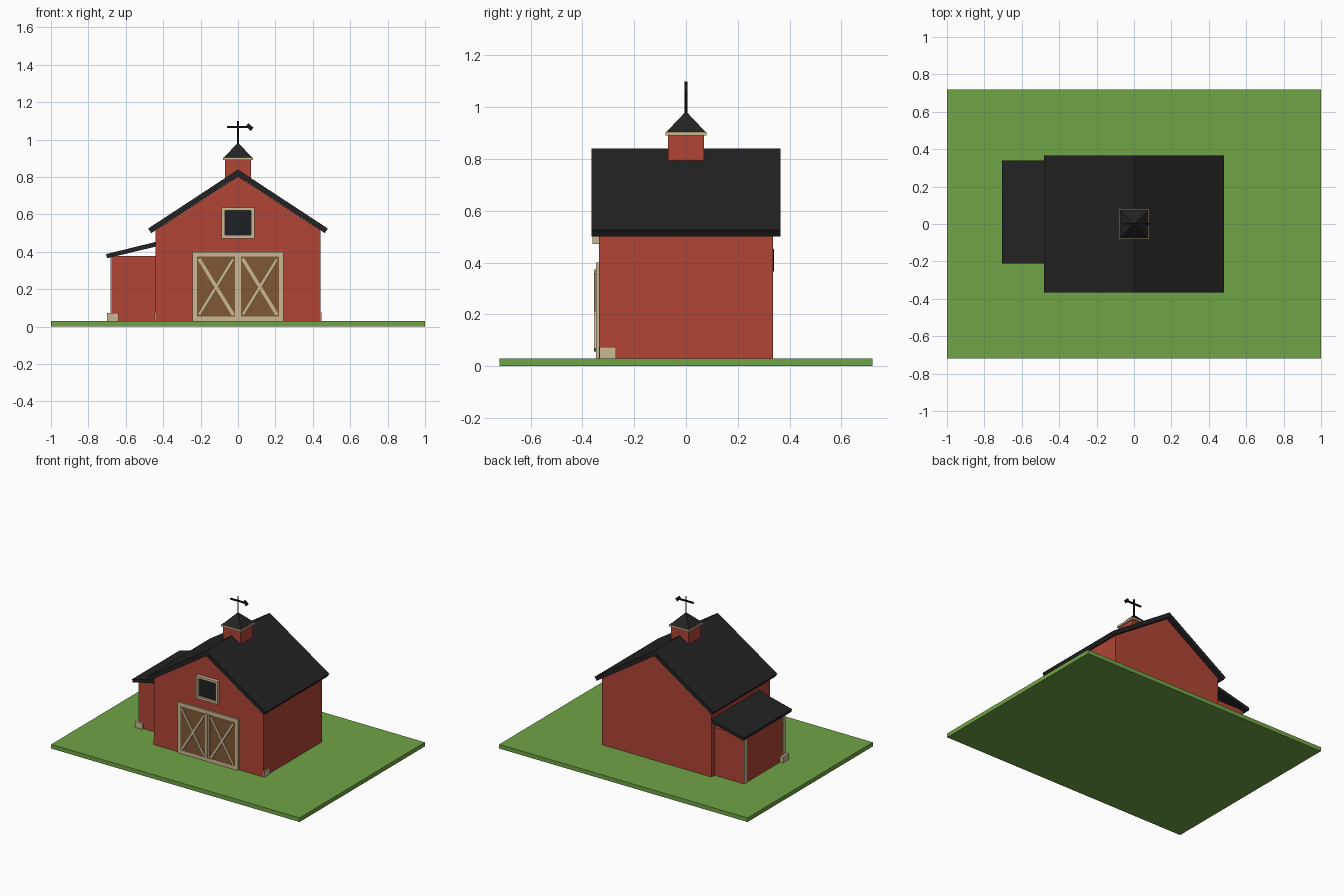
import bpy, bmesh, math
from mathutils import Matrix

if "Cube" in bpy.data.objects:
    bpy.data.objects.remove(bpy.data.objects["Cube"])


def material(name, r, g, b):
    lin = [((c / 255 + 0.055) / 1.055) ** 2.4 if c > 10 else c / 255 / 12.92 for c in (r, g, b)]
    m = bpy.data.materials.new(name)
    m.diffuse_color = (*lin, 1)
    m.use_nodes = True
    m.node_tree.nodes["Principled BSDF"].inputs["Base Color"].default_value = m.diffuse_color
    return m


GRASS = material("grass green", 112, 164, 70)
RED = material("barn red", 176, 69, 53)
ROOF = material("roof charcoal", 35, 35, 35)
CREAM = material("cream trim", 203, 184, 146)
WOOD = material("door brown", 128, 88, 54)
GLASS = material("dark glass", 30, 32, 36)
IRON = material("black iron", 22, 22, 22)


def finish(name, bm, mat):
    bmesh.ops.recalc_face_normals(bm, faces=bm.faces)
    me = bpy.data.meshes.new(name)
    bm.to_mesh(me)
    bm.free()
    me.materials.append(mat)
    ob = bpy.data.objects.new(name, me)
    bpy.context.collection.objects.link(ob)
    return ob


def box(name, mat, x, y, z, tilt=0.0):
    """Box from (min, max) ranges, optionally turned about the y axis."""
    bm = bmesh.new()
    bmesh.ops.create_cube(bm, size=1)
    size = Matrix.Diagonal((x[1] - x[0], y[1] - y[0], z[1] - z[0], 1))
    mid = Matrix.Translation((sum(x) / 2, sum(y) / 2, sum(z) / 2))
    bm.transform(mid @ Matrix.Rotation(tilt, 4, 'Y') @ size)
    return finish(name, bm, mat)


def extrude_profile(name, mat, pts, y0, y1):
    """Extrude an x-z outline along y."""
    bm = bmesh.new()
    face = bm.faces.new([bm.verts.new((x, y0, z)) for x, z in pts])
    new = bmesh.ops.extrude_face_region(bm, geom=[face])["geom"]
    bmesh.ops.translate(bm, vec=(0, y1 - y0, 0),
                        verts=[v for v in new if isinstance(v, bmesh.types.BMVert)])
    return finish(name, bm, mat)


def frame(name, mat, x, y, z, w):
    """Rectangular trim made of two stiles and two rails."""
    box(name + "_left", mat, (x[0], x[0] + w), y, z)
    box(name + "_right", mat, (x[1] - w, x[1]), y, z)
    box(name + "_bottom", mat, (x[0] + w, x[1] - w), y, (z[0], z[0] + w))
    box(name + "_top", mat, (x[0] + w, x[1] - w), y, (z[1] - w, z[1]))


# Ground slab
box("ground", GRASS, (-1, 1), (-0.72, 0.72), (0, 0.03))

# Main barn body and gable roof
extrude_profile("barn_walls", RED,
                [(-0.44, 0.03), (0.44, 0.03), (0.44, 0.515), (0, 0.803), (-0.44, 0.515)],
                -0.335, 0.335)
extrude_profile("barn_roof", ROOF,
                [(0, 0.84), (0.48, 0.525), (0.464, 0.50), (0, 0.804), (-0.464, 0.50), (-0.48, 0.525)],
                -0.365, 0.365)

# Lean-to with flat-topped walls, sloping roof and corner strips
box("lean_to_walls", RED, (-0.677, -0.44), (-0.17, 0.30), (0.03, 0.378))
extrude_profile("lean_to_roof", ROOF,
                [(-0.44, 0.428), (-0.44, 0.453), (-0.706, 0.388), (-0.70, 0.366)],
                -0.21, 0.34)
for name, y in (("front", -0.171), ("back", 0.272)):
    box("lean_to_strip_" + name, CREAM, (-0.682, -0.677), (y, y + 0.03), (0.03, 0.375))

# Corner stones
box("lean_to_stone", CREAM, (-0.70, -0.64), (-0.185, -0.115), (0.03, 0.073))
for side in (-1, 1):
    box("barn_stone", CREAM, sorted((side * 0.40, side * 0.447)), (-0.334, -0.27), (0.03, 0.075))

# Double door: surround, panels, stiles and crossed braces
frame("door_surround", CREAM, (-0.243, 0.243), (-0.348, -0.334), (0.03, 0.40), 0.025)
for side in (-1, 1):
    x = sorted((side * 0.002, side * 0.218))
    box("door_panel", WOOD, x, (-0.347, -0.334), (0.055, 0.375))
    box("door_stile", CREAM, sorted((side * 0.001, side * 0.016)), (-0.354, -0.346), (0.055, 0.375))
    cx, half_w, half_h = side * 0.117, 0.092, 0.15
    length, angle = math.hypot(half_w, half_h), math.atan2(half_w, half_h)
    for turn in (-1, 1):
        front = -0.356 if turn > 0 else -0.355
        box("door_brace", CREAM, (cx - 0.009, cx + 0.009), (front, -0.346),
            (0.213 - length, 0.213 + length), turn * angle)

# Loft window
box("window_pane", GLASS, (-0.075, 0.075), (-0.345, -0.334), (0.485, 0.625))
frame("window_frame", CREAM, (-0.087, 0.087), (-0.36, -0.334), (0.472, 0.638), 0.017)

# Cupola: body, eave trim and pyramid cap
box("cupola_body", RED, (-0.07, 0.07), (-0.07, 0.07), (0.78, 0.892))
box("cupola_trim", CREAM, (-0.08, 0.08), (-0.08, 0.08), (0.89, 0.904))
bm = bmesh.new()
bmesh.ops.create_cone(bm, cap_ends=True, segments=4, radius1=0.076 * math.sqrt(2), radius2=0, depth=0.08,
                      matrix=Matrix.Translation((0, 0, 0.944)) @ Matrix.Rotation(math.pi / 4, 4, 'Z'))
finish("cupola_roof", bm, ROOF)

# Weather vane: pole, arm and tilted pointer
bm = bmesh.new()
bmesh.ops.create_cone(bm, cap_ends=True, segments=8, radius1=0.005, radius2=0.005, depth=0.13,
                      matrix=Matrix.Translation((0, 0, 1.035)))
finish("vane_pole", bm, IRON)
box("vane_arm", IRON, (-0.06, 0.06), (-0.005, 0.005), (1.062, 1.072))
box("vane_pointer", IRON, (0.044, 0.08), (-0.005, 0.005), (1.056, 1.078), math.radians(42))
